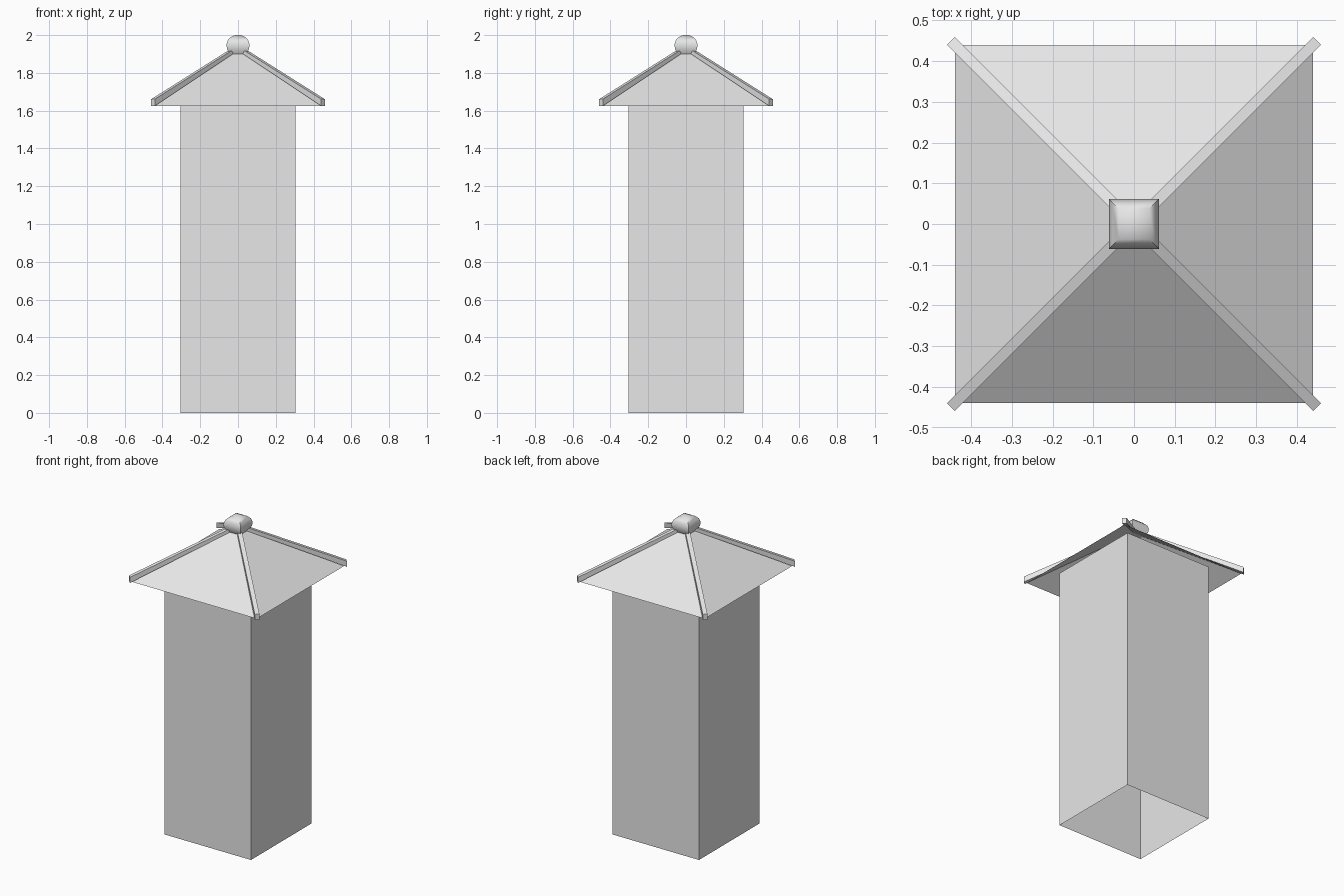
import bpy, math
from mathutils import Matrix, Vector

cube = bpy.data.objects.get("Cube")
if cube:
    bpy.data.objects.remove(cube, do_unlink=True)

GREY = (0.8, 0.8, 0.8, 1.0)
grey = bpy.data.materials.new("plain grey")
grey.use_nodes = True
grey.diffuse_color = GREY
grey.node_tree.nodes["Principled BSDF"].inputs["Base Color"].default_value = GREY


def add_mesh(name, verts, faces):
    mesh = bpy.data.meshes.new(name)
    mesh.from_pydata(verts, [], faces)
    mesh.materials.append(grey)
    mesh.update()
    obj = bpy.data.objects.new(name, mesh)
    bpy.context.collection.objects.link(obj)
    return obj


def square_lathe(name, profile, cap_top=False, cap_bottom=False):
    """Stack square rings given as (half width, height)."""
    corners = [(-1, -1), (1, -1), (1, 1), (-1, 1)]
    verts = [(x * w, y * w, z) for w, z in profile for x, y in corners]
    faces = []
    for ring in range(len(profile) - 1):
        a, b = ring * 4, ring * 4 + 4
        for i in range(4):
            j = (i + 1) % 4
            faces.append((a + i, a + j, b + j, b + i))
    top = len(verts) - 4
    if cap_top:
        faces.append((top, top + 1, top + 2, top + 3))
    if cap_bottom:
        faces.append((3, 2, 1, 0))
    return add_mesh(name, verts, faces)


EAVE, EAVE_Z, APEX_Z = 0.44, 1.625, 1.925

# Hollow shaft, open at the bottom
square_lathe("tower_shaft", [(0.305, 0), (0.305, 1.68)])

# Thin pyramid roof, open underneath
roof_corners = [(-EAVE, -EAVE, EAVE_Z), (EAVE, -EAVE, EAVE_Z),
                (EAVE, EAVE, EAVE_Z), (-EAVE, EAVE, EAVE_Z)]
add_mesh("roof", roof_corners + [(0, 0, APEX_Z)],
         [(i, (i + 1) % 4, 4) for i in range(4)])

# Sloping ridge beams with upright ends, one on each hip
HALF, THICK = 0.0135, 0.036
inner, outer = 0.03, 0.45 * math.sqrt(2)
side = [(outer, EAVE_Z), (outer, EAVE_Z + THICK),
        (inner, APEX_Z - 0.015 + THICK * 0.6), (inner, APEX_Z - 0.015)]
beam_faces = [(0, 1, 2, 3), (7, 6, 5, 4)]
beam_faces += [(i, i + 4, (i + 1) % 4 + 4, (i + 1) % 4) for i in range(4)]
names = ["back_left", "back_right", "front_right", "front_left"]
for k, corner in enumerate(names):
    turn = Matrix.Rotation(math.radians(45 + 90 * k), 3, "Z")
    verts = [turn @ Vector((r, s, z)) for s in (HALF, -HALF) for r, z in side]
    add_mesh("ridge_beam_" + corner, verts, beam_faces)

# Rounded square finial
finial = square_lathe("finial", [(0.043, 1.90), (0.058, 1.925), (0.061, 1.95),
                                 (0.054, 1.973), (0.038, 1.99), (0.015, 2.0)],
                      cap_top=True, cap_bottom=True)
bpy.ops.object.select_all(action="DESELECT")
finial.select_set(True)
bpy.context.view_layer.objects.active = finial
bpy.ops.object.shade_smooth_by_angle(angle=math.radians(40))
